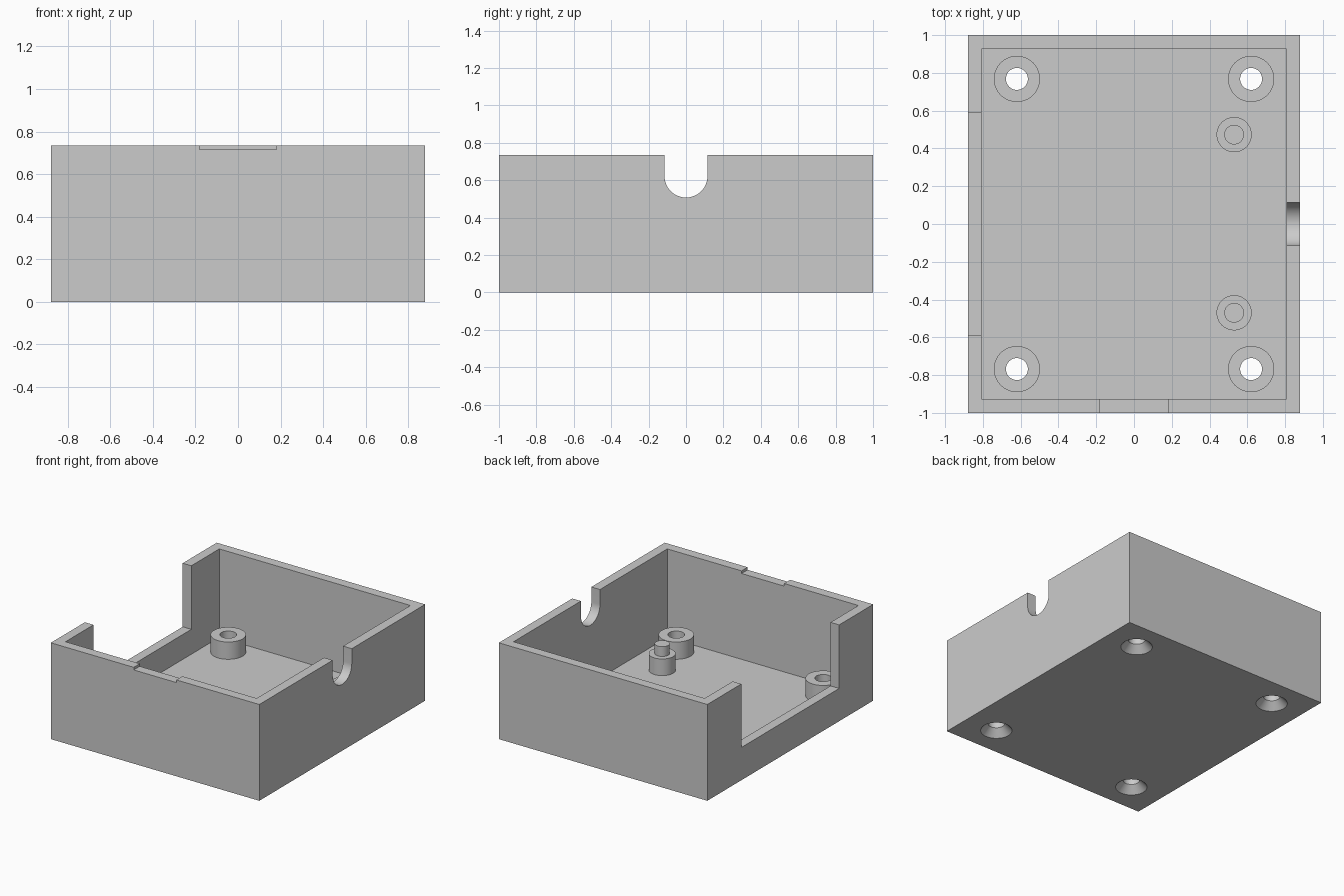
import bpy, bmesh
from math import sin, cos, pi, radians

cube = bpy.data.objects.get("Cube")
if cube:
    bpy.data.objects.remove(cube, do_unlink=True)

HX, HY, TOP = 0.88, 1.0, 0.735      # outer half sizes and height
WALL, FLOOR = 0.073, 0.06
BOSS_TOP, HOLE_R = 0.192, 0.058
SEG = 64

grey = bpy.data.materials.new("light_grey")
grey.use_nodes = True
colour = (0.6, 0.6, 0.6, 1.0)
grey.diffuse_color = colour
bsdf = next(n for n in grey.node_tree.nodes if n.type == 'BSDF_PRINCIPLED')
bsdf.inputs["Base Color"].default_value = colour


def finish(name, bm):
    bmesh.ops.recalc_face_normals(bm, faces=bm.faces)
    mesh = bpy.data.meshes.new(name)
    bm.to_mesh(mesh)
    bm.free()
    mesh.materials.append(grey)
    obj = bpy.data.objects.new(name, mesh)
    bpy.context.collection.objects.link(obj)
    return obj


def activate(obj):
    bpy.ops.object.select_all(action='DESELECT')
    obj.select_set(True)
    bpy.context.view_layer.objects.active = obj


def smooth(obj):
    activate(obj)
    bpy.ops.object.shade_smooth_by_angle(angle=radians(30))


def box(name, lo, hi):
    bm = bmesh.new()
    bmesh.ops.create_cube(bm, size=1)
    for v in bm.verts:
        for i in range(3):
            v.co[i] = lo[i] if v.co[i] < 0 else hi[i]
    return finish(name, bm)


def lathe(name, profile, x, y):
    """Spin (radius, height) points about an upright axis at x, y."""
    bm = bmesh.new()
    verts = [bm.verts.new((r, 0, z)) for r, z in profile]
    edges = [bm.edges.new(pair) for pair in zip(verts, verts[1:])]
    bmesh.ops.spin(bm, geom=verts + edges, cent=(0, 0, 0), axis=(0, 0, 1),
                   angle=2 * pi, steps=SEG, use_duplicate=False)
    bmesh.ops.remove_doubles(bm, verts=bm.verts, dist=1e-5)
    bmesh.ops.translate(bm, verts=bm.verts, vec=(x, y, 0))
    return finish(name, bm)


def cut(target, cutter):
    cutter.hide_render = True
    mod = target.modifiers.new("cut", 'BOOLEAN')
    mod.operation = 'DIFFERENCE'
    mod.solver = 'EXACT'
    mod.object = cutter
    activate(target)
    bpy.ops.object.modifier_apply(modifier=mod.name)
    bpy.data.objects.remove(cutter, do_unlink=True)


# Open case: outer block with the inside hollowed out
case = box("case", (-HX, -HY, 0), (HX, HY, TOP))
ix, iy, over = HX - WALL, HY - WALL, TOP + 0.1
cut(case, box("cavity", (-ix, -iy, FLOOR), (ix, iy, over)))

# Wide opening in one side wall, shallow notch in the front wall
cut(case, box("side_opening", (-HX - 0.1, -0.59, 0.25), (-ix + 0.05, 0.59, over)))
cut(case, box("front_notch", (-0.18, -HY - 0.1, 0.715), (0.18, -iy + 0.05, over)))

# Round-bottomed cable slot in the other side wall
R, CZ = 0.115, 0.622
arc = [(R * cos(a), CZ + R * sin(a))
       for a in (pi + pi * i / 32 for i in range(33))]
bm = bmesh.new()
face = bm.faces.new([bm.verts.new((ix - 0.05, y, z))
                     for y, z in arc + [(R, over), (-R, over)]])
ext = bmesh.ops.extrude_face_region(bm, geom=[face])
moved = [g for g in ext["geom"] if isinstance(g, bmesh.types.BMVert)]
bmesh.ops.translate(bm, verts=moved, vec=(0.3, 0, 0))
cut(case, finish("cable_slot", bm))

# Screw bosses, with countersunk holes through the floor
for side, sx in (("left", 1), ("right", -1)):
    for end, sy in (("front", -1), ("back", 1)):
        x, y = sx * 0.62, sy * 0.768
        cut(case, lathe("countersink", [(0, -0.02), (0.13, -0.02), (HOLE_R, 0.055),
                                        (HOLE_R, 0.12), (0, 0.12)], x, y))
        smooth(lathe(f"screw_boss_{end}_{side}",
                     [(HOLE_R, FLOOR), (HOLE_R, BOSS_TOP),
                      (0.122, BOSS_TOP), (0.122, FLOOR)], x, y))

# Stepped locating pins
for end, y in (("front", -0.47), ("back", 0.473)):
    smooth(lathe(f"locating_pin_{end}",
                 [(0.093, FLOOR), (0.093, 0.187), (0.052, 0.187),
                  (0.052, 0.262), (0, 0.262)], 0.53, y))

smooth(case)
